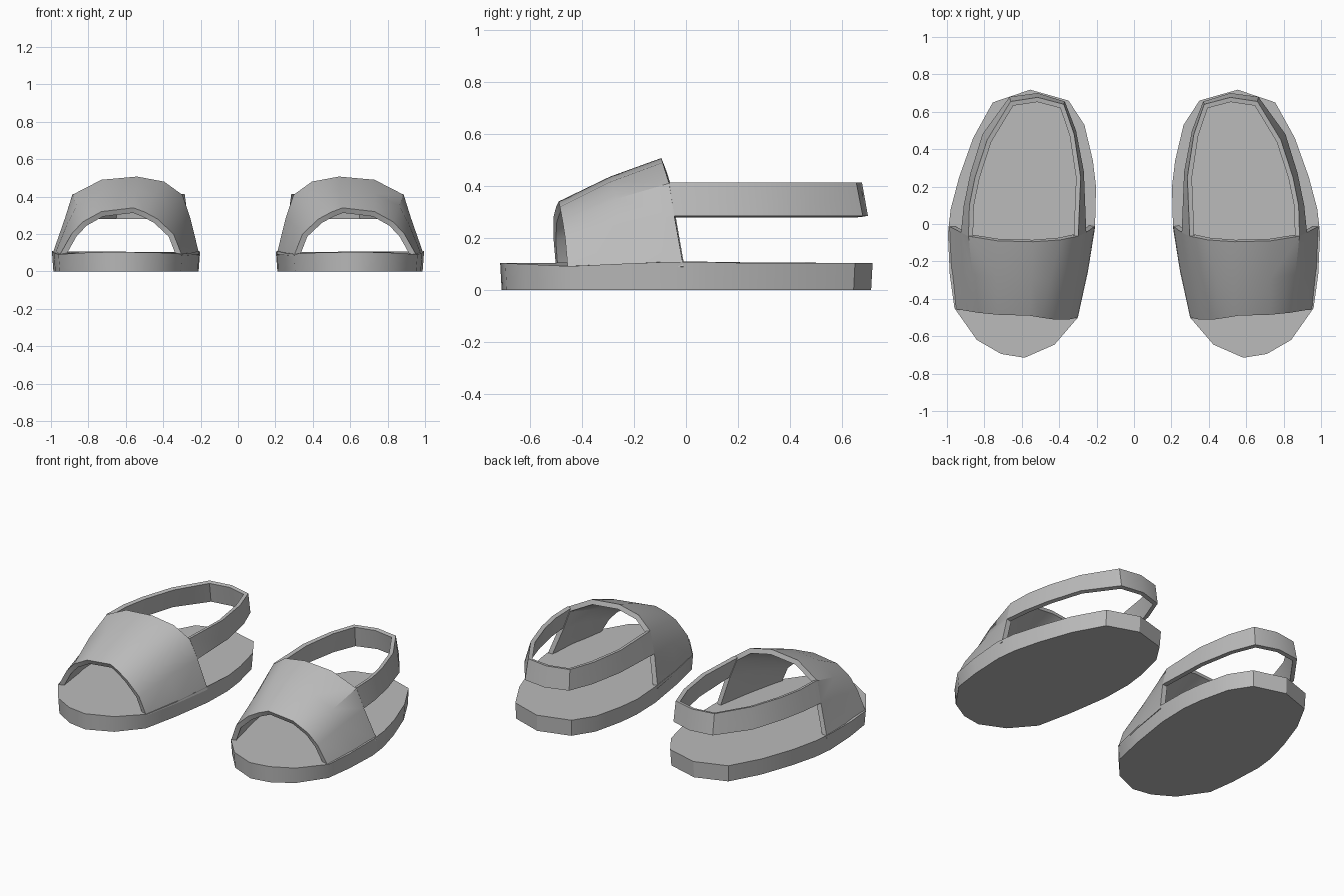
import bpy
import bmesh

if "Cube" in bpy.data.objects:
    bpy.data.objects.remove(bpy.data.objects["Cube"])

grey = bpy.data.materials.new("grey")
grey.diffuse_color = (0.5, 0.5, 0.5, 1)
grey.use_nodes = True
grey.node_tree.nodes["Principled BSDF"].inputs["Base Color"].default_value = grey.diffuse_color

# Sole outline, counter-clockwise from the toe
OUTLINE = [(.585, -.715), (.71, -.695), (.84, -.62), (.96, -.45), (.985, -.27),
           (.995, -.05), (.98, .08), (.935, .25), (.86, .46), (.755, .65),
           (.555, .718), (.35, .66), (.265, .53), (.22, .34), (.203, .2),
           (.208, 0), (.25, -.27), (.30, -.5), (.425, -.645)]

# Vamp edges, inner side of the foot to outer side
VAMP_BACK = [(.207, -.01, .09), (.255, -.045, .285), (.298, -.065, .41),
             (.395, -.085, .48), (.54, -.095, .507), (.73, -.09, .49),
             (.885, -.065, .41), (.925, -.045, .285), (.993, -.01, .09)]
VAMP_FRONT = [(.30, -.50, .085), (.345, -.51, .20), (.43, -.51, .28),
              (.50, -.50, .318), (.56, -.49, .34), (.73, -.485, .32),
              (.83, -.475, .265), (.89, -.465, .20), (.955, -.455, .085)]

# Heel strap edges, outer side round the heel to inner side
STRAP_LOW = [(.925, -.045), (.91, .1), (.875, .27), (.81, .48), (.665, .68),
             (.515, .70), (.37, .655), (.31, .5), (.268, .28), (.255, -.045)]
STRAP_TOP = [(.885, -.065), (.88, .1), (.85, .25), (.785, .45), (.66, .655),
             (.515, .677), (.375, .64), (.32, .48), (.285, .25), (.298, -.065)]


def top_height(y):
    """Gentle dip of the footbed under the ball of the foot."""
    if y < -.2:
        return .103 - .012 * max(0, 1 - abs(y + .45) / .25)
    return .103 + .007 * max(0, 1 - abs(y) / .2)


def make(name, verts, faces, side, thickness=0):
    mesh = bpy.data.meshes.new(name)
    mesh.from_pydata([(side * x, y, z) for x, y, z in verts], [], faces)
    bm = bmesh.new()
    bm.from_mesh(mesh)
    if side < 0:
        bmesh.ops.reverse_faces(bm, faces=bm.faces)
    bm.to_mesh(mesh)
    bm.free()
    obj = bpy.data.objects.new(name, mesh)
    bpy.context.collection.objects.link(obj)
    mesh.materials.append(grey)
    bpy.ops.object.select_all(action='DESELECT')
    obj.select_set(True)
    bpy.context.view_layer.objects.active = obj
    if thickness:
        mod = obj.modifiers.new("thickness", 'SOLIDIFY')
        mod.thickness = thickness
        mod.offset = -1
        mod.use_even_offset = True
        bpy.ops.object.modifier_apply(modifier=mod.name)
    bpy.ops.object.shade_smooth_by_angle(angle=0.6)


def loft(rings, closed=False):
    n = len(rings[0])
    verts = [p for ring in rings for p in ring]
    faces = []
    for r in range(len(rings) - 1):
        for i in range(n if closed else n - 1):
            j = (i + 1) % n
            faces.append((r * n + i, r * n + j, (r + 1) * n + j, (r + 1) * n + i))
    return verts, faces


for side, label in ((1, "right"), (-1, "left")):
    # Sole slab, slightly narrower at the ground
    n = len(OUTLINE)
    bottom = [(.6 + (x - .6) * .98, y * .992, 0) for x, y in OUTLINE]
    top = [(x, y, top_height(y)) for x, y in OUTLINE]
    verts, faces = loft([bottom, top], closed=True)
    faces += [tuple(reversed(range(n))), tuple(range(n, 2 * n))]
    make(label + "_sole", verts, faces, side)

    # Vamp over the instep, bulging slightly in the middle
    middle = []
    for a, b in zip(VAMP_FRONT, VAMP_BACK):
        x, y, z = ((p + q) / 2 for p, q in zip(a, b))
        middle.append((x + (x - .61) * .02, y, z + .012 * (z > .12)))
    verts, faces = loft([VAMP_FRONT, middle, VAMP_BACK])
    faces = [tuple(reversed(f)) for f in faces]
    # Loft runs inner to outer and front to back, so flip to face outwards
    faces = [tuple(reversed(f)) for f in faces]
    make(label + "_vamp", verts, faces, side, .03)

    # Heel strap, leaning inwards
    low = [(x, y, .285) for x, y in STRAP_LOW]
    high = [(x, y, .413) for x, y in STRAP_TOP]
    verts, faces = loft([low, high])
    make(label + "_heel_strap", verts, faces, side, .025)
